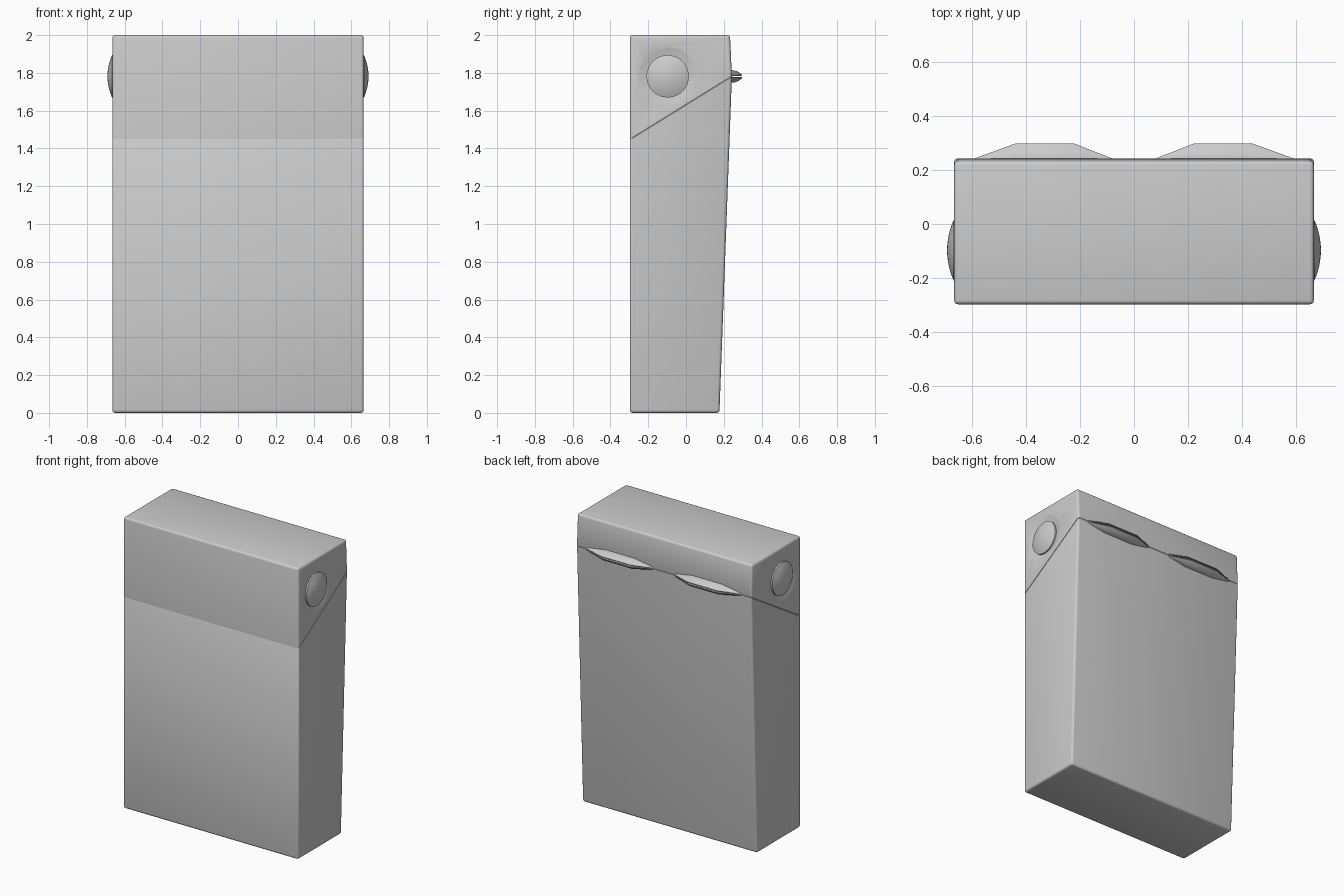
import bpy, bmesh, math
from mathutils import Vector

if "Cube" in bpy.data.objects:
    bpy.data.objects.remove(bpy.data.objects["Cube"])

HALF_W = 0.665
BTN_Y, BTN_Z = -0.097, 1.782
SEAM_A, SEAM_B = Vector((0, -0.297, 1.45)), Vector((0, 0.24, 1.782))


def finish(bm, name, angle=35):
    bmesh.ops.recalc_face_normals(bm, faces=bm.faces)
    mesh = bpy.data.meshes.new(name)
    bm.to_mesh(mesh)
    bm.free()
    ob = bpy.data.objects.new(name, mesh)
    bpy.context.collection.objects.link(ob)
    smooth(ob, angle)
    return ob


def smooth(ob, angle=35):
    bpy.ops.object.select_all(action='DESELECT')
    ob.select_set(True)
    bpy.context.view_layer.objects.active = ob
    bpy.ops.object.shade_smooth_by_angle(angle=math.radians(angle))


def loft(bm, rings):
    """Bridge equal-length rings of points and cap both ends."""
    vs = [[bm.verts.new(p) for p in r] for r in rings]
    n = len(vs[0])
    for a, b in zip(vs, vs[1:]):
        for i in range(n):
            bm.faces.new((a[i], a[(i + 1) % n], b[(i + 1) % n], b[i]))
    bm.faces.new(vs[0])
    bm.faces.new(vs[-1])


def case_half(name, keep_top):
    # whole rounded case, cut along the slanted seam
    profile = [(-0.297, 0), (0.177, 0), (0.243, 1.784), (0.233, 2), (-0.297, 2)]
    bm = bmesh.new()
    loft(bm, [[(x, y, z) for y, z in profile] for x in (-HALF_W, HALF_W)])
    bmesh.ops.recalc_face_normals(bm, faces=bm.faces)
    # the shallow crease across the back stays unrounded
    edges = [e for e in bm.edges if e.calc_face_angle() > 0.5]
    bmesh.ops.bevel(bm, geom=edges, offset=0.015, segments=3, profile=0.5, affect='EDGES')
    d = SEAM_B - SEAM_A
    normal = Vector((0, -d.z, d.y)).normalized()
    cut = bmesh.ops.bisect_plane(bm, geom=bm.verts[:] + bm.edges[:] + bm.faces[:],
                                 plane_co=SEAM_A, plane_no=normal,
                                 clear_inner=keep_top, clear_outer=not keep_top)
    rim = [e for e in cut['geom_cut'] if isinstance(e, bmesh.types.BMEdge)]
    bmesh.ops.holes_fill(bm, edges=rim, sides=0)
    bmesh.ops.recalc_face_normals(bm, faces=bm.faces)
    # fine groove along the seam
    rim = [e for e in bm.edges if e.is_manifold
           and all(abs((v.co - SEAM_A).dot(normal)) < 1e-5 for v in e.verts)]
    bmesh.ops.bevel(bm, geom=rim, offset=0.004, segments=1, affect='EDGES', clamp_overlap=True)
    return finish(bm, name)


def disc(name, side, profile):
    """Lathe (x, radius) rings about the sideways button axis."""
    bm = bmesh.new()
    n = 64
    loft(bm, [[(side * x, BTN_Y + r * math.cos(2 * math.pi * i / n),
                BTN_Z + r * math.sin(2 * math.pi * i / n)) for i in range(n)]
              for x, r in profile])
    return finish(bm, name)


def cap(x_rim, x_pole, radius, steps=8):
    """Parabolic dome or dish from rim to pole."""
    out = []
    for i in range(steps + 1):
        r = radius * (1 - i / steps * 0.98)
        out.append((x_pole + (x_rim - x_pole) * (r / radius) ** 2, r))
    return out


body = case_half("case_body", False)
lid = case_half("case_lid", True)

for side, label in ((-1, "left"), (1, "right")):
    # shallow dish pressed into the lid
    cutter = disc("dish_cutter", side,
                  [(HALF_W + 0.05, 0.156)] + cap(HALF_W + 0.0005, HALF_W - 0.018, 0.156))
    cutter.hide_render = True
    mod = lid.modifiers.new("dish", 'BOOLEAN')
    mod.operation = 'DIFFERENCE'
    mod.object = cutter
    mod.solver = 'EXACT'
    bpy.context.view_layer.objects.active = lid
    bpy.ops.object.modifier_move_to_index(modifier="dish", index=0)
    bpy.ops.object.modifier_apply(modifier="dish")
    bpy.data.objects.remove(cutter)
    # domed button sitting in the dish
    disc(label + "_button", side, [(HALF_W - 0.03, 0.112)] + cap(HALF_W + 0.002, 0.691, 0.112))

# thin opening lips: (y, height above seam) cross-section, tapered at both ends
lip = [(0.225, 0.033), (0.25, 0.033), (0.275, 0.026), (0.297, 0.010),
       (0.297, 0.004), (0.275, 0.013), (0.25, 0.010), (0.225, 0.004)]
stations = [(0.08, 0.04), (0.22, 1), (0.44, 1), (0.59, 0.04)]
for side, label in ((-1, "left"), (1, "right")):
    for up, level in ((1, "upper"), (-1, "lower")):
        bm = bmesh.new()
        loft(bm, [[(side * x, 0.24 + (y - 0.24) * (s if y > 0.24 else 1),
                    1.781 + up * h * (0.25 + 0.75 * s)) for y, h in lip]
                  for x, s in stations])
        finish(bm, f"{label}_{level}_lip", 25)
